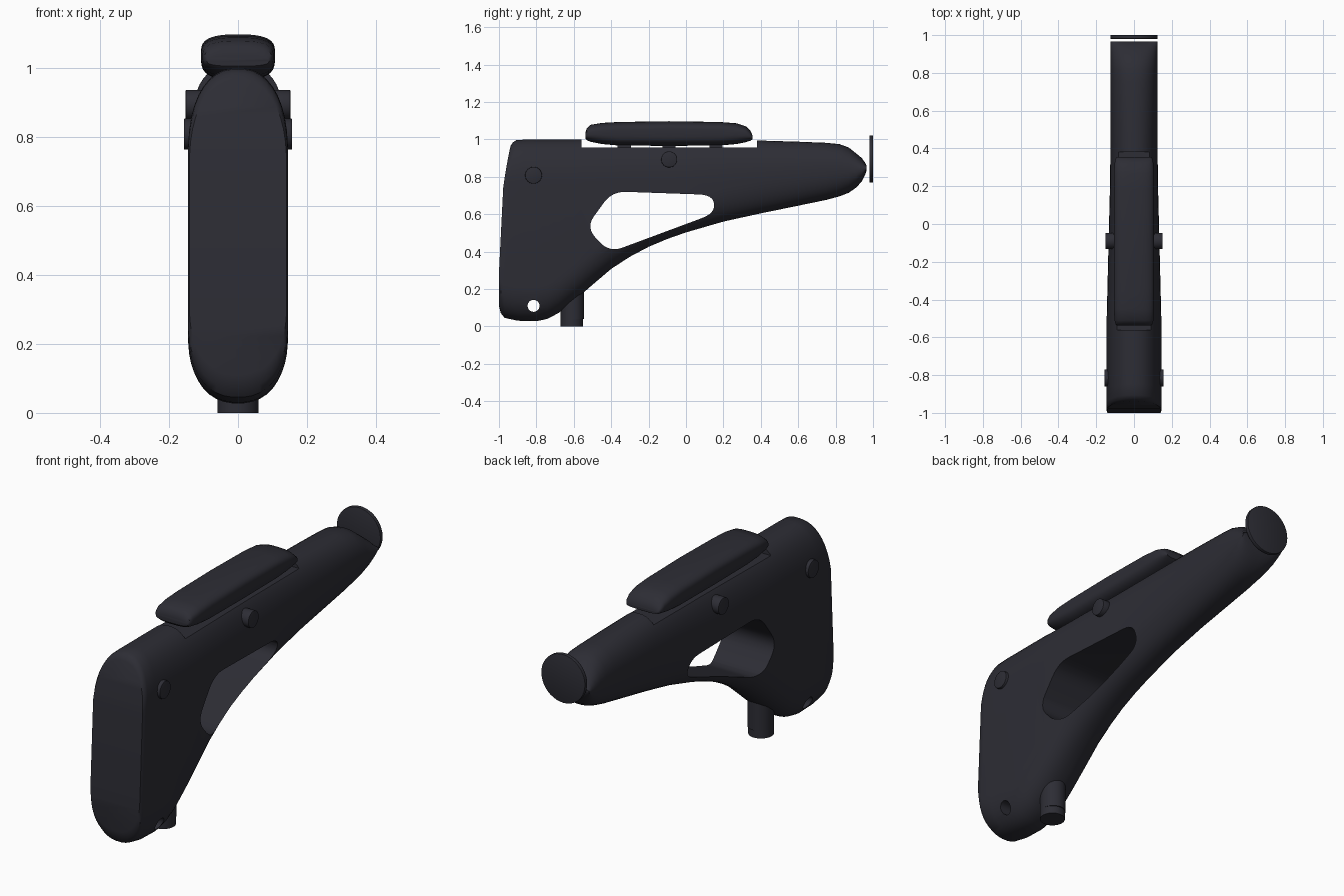
import bpy, bmesh, math
from mathutils import Matrix, Vector

old = bpy.data.objects.get("Cube")
if old:
    bpy.data.objects.remove(old, do_unlink=True)

COLOUR = (0.026, 0.026, 0.035, 1)
black = bpy.data.materials.new("matte black polymer")
black.use_nodes = True
black.diffuse_color = COLOUR
bsdf = next(n for n in black.node_tree.nodes if n.type == 'BSDF_PRINCIPLED')
bsdf.inputs["Base Color"].default_value = COLOUR
bsdf.inputs["Roughness"].default_value = 0.6


def make(name, bm):
    bmesh.ops.recalc_face_normals(bm, faces=bm.faces)
    if bm.calc_volume(signed=True) < 0:
        bmesh.ops.reverse_faces(bm, faces=bm.faces)
    me = bpy.data.meshes.new(name)
    bm.to_mesh(me)
    bm.free()
    me.materials.append(black)
    ob = bpy.data.objects.new(name, me)
    bpy.context.collection.objects.link(ob)
    return ob


def activate(ob):
    bpy.ops.object.select_all(action='DESELECT')
    ob.select_set(True)
    bpy.context.view_layer.objects.active = ob


def smooth(ob, angle=35):
    activate(ob)
    bpy.ops.object.shade_smooth_by_angle(angle=math.radians(angle))


def cylinder(name, centre, radius, depth, axis, bevel=0.0):
    bm = bmesh.new()
    rot = Vector((0, 0, 1)).rotation_difference(Vector(axis)).to_matrix().to_4x4()
    bmesh.ops.create_cone(bm, cap_ends=True, segments=40, radius1=radius, radius2=radius,
                          depth=depth, matrix=Matrix.Translation(centre) @ rot)
    if bevel:
        rims = [e for e in bm.edges if any(len(f.verts) > 4 for f in e.link_faces)]
        bmesh.ops.bevel(bm, geom=rims, offset=bevel, segments=2, affect='EDGES', profile=0.5)
    return make(name, bm)


def box(name, lo, hi):
    lo, hi = Vector(lo), Vector(hi)
    bm = bmesh.new()
    bmesh.ops.create_cube(bm, size=1, matrix=Matrix.Translation((lo + hi) / 2)
                          @ Matrix.Diagonal((*(hi - lo), 1)))
    return make(name, bm)


def loft(name, rings):
    """Skin the rings; each end is capped with level strips across the width."""
    bm = bmesh.new()
    loops = [[bm.verts.new(p) for p in ring] for ring in rings]
    n = len(loops[0])
    for a, b in zip(loops, loops[1:]):
        for i in range(n):
            j = (i + 1) % n
            bm.faces.new((a[i], a[j], b[j], b[i]))
    for end in (loops[0], loops[-1]):
        for k in range(-n // 4, n // 4 - 1):
            far = n // 2 - 1 - k
            bm.faces.new((end[k % n], end[(k + 1) % n], end[(far - 1) % n], end[far % n]))
    bmesh.ops.triangulate(bm, faces=bm.faces)
    return make(name, bm)


def clamp(v):
    return max(0.0, min(1.0, v))


def section(y, top, bot, half, rise, drop, power, n=40):
    """Slab with straight sides and superelliptic crown and belly."""
    rise, drop = min(rise, (top - bot) * 0.5), min(drop, (top - bot) * 0.5)
    ring = []
    for i in range(n):
        t = 2 * math.pi * (i + 0.5) / n
        c, s = math.cos(t), math.sin(t)
        x = half * math.copysign(abs(c) ** (2 / power), c)
        u = abs(s) ** (2 / power)
        z = top - rise + rise * u if s > 0 else bot + drop - drop * u
        ring.append((x, y, z))
    return ring


def prism(name, corners, cut, width, steps=6):
    """Rounded polygon in the side plane, extruded across the width."""
    pts = [Vector(c) for c in corners]
    outline = []
    for i, c in enumerate(pts):
        before, after = pts[i - 1] - c, pts[(i + 1) % len(pts)] - c
        a = c + before * min(cut / before.length, 0.48)
        b = c + after * min(cut / after.length, 0.48)
        for k in range(steps + 1):
            t = k / steps
            outline.append(a * (1 - t) ** 2 + c * 2 * t * (1 - t) + b * t * t)
    bm = bmesh.new()
    sides = [[bm.verts.new((x, p.x, p.y)) for p in outline] for x in (-width, width)]
    for side in sides:
        bm.faces.new(side)
    for i in range(len(outline)):
        j = (i + 1) % len(outline)
        bm.faces.new((sides[0][i], sides[0][j], sides[1][j], sides[1][i]))
    return make(name, bm)


def carve(ob, cutter):
    """Subtract the cutter, trying the next solver if the body does not survive."""
    cutter.hide_render = True
    activate(ob)
    for solver in ('EXACT', 'MANIFOLD', 'FLOAT'):
        backup = ob.data.copy()
        mod = ob.modifiers.new("cut", 'BOOLEAN')
        mod.operation, mod.solver, mod.object = 'DIFFERENCE', solver, cutter
        bpy.ops.object.modifier_apply(modifier=mod.name)
        ys = [v.co.y for v in ob.data.vertices]
        if ys and max(ys) - min(ys) > 1.9:
            break
        ob.data = backup
    bpy.data.objects.remove(cutter, do_unlink=True)


# Stock body: stations of (y, top, bottom)
stations = [(-1, .965, .11), (-.99, .985, .07), (-.97, .997, .045), (-.9, 1, .03),
            (-.8, 1, .027), (-.74, 1, .04), (-.68, 1, .072), (-.6, 1, .135),
            (-.5, 1, .222), (-.4, 1, .307), (-.3, 1, .372), (-.2, 1, .425),
            (-.1, 1, .467), (0, 1, .502), (.2, .998, .56), (.4, .994, .604),
            (.6, .988, .645), (.75, .982, .676), (.82, .975, .695), (.87, .957, .714),
            (.91, .925, .742), (.94, .9, .775), (.958, .875, .81), (.966, .86, .835)]
rings = []
for y, top, bot in stations:
    half = .145 - .02 * clamp((y + .5) / .8) - (.004 if y < -.995 else 0)
    # the butt plate leans forward towards its top
    rings.append([(x, yy + .07 * clamp((z - .4) / .6) ** 2 * clamp((-.6 - yy) / .4), z)
                  for x, yy, z in section(y, top, bot, half, .25, .2, 2.3)])
body = loft("stock_body", rings)

# Openings: thumb window, sling hole, cheek rest notch
carve(body, prism("window_cutter", [(-.395, .722), (.145, .703), (.155, .605), (-.41, .395),
                                    (-.535, .53)], .075, .3))
carve(body, cylinder("hole_cutter", (0, -.815, .11), .032, 1, (1, 0, 0)))
carve(body, box("notch_cutter", (-.3, -.56, .957), (.3, .38, 1.2)))
smooth(body)

# Cheek rest pad: stations of (y, top, bottom, half width)
pad = [(-.538, 1.035, 1.005, .09), (-.53, 1.06, .995, .098), (-.51, 1.078, .987, .103),
       (-.45, 1.088, .975, .107), (-.36, 1.093, .967, .107), (-.09, 1.097, .965, .107),
       (.18, 1.093, .967, .107), (.27, 1.086, .975, .107), (.32, 1.07, .985, .103),
       (.345, 1.045, .993, .098), (.356, 1.02, 1.0, .09)]
cheek = loft("cheek_rest", [section(y, t, b, h, .05, .06, 2.8) for y, t, b, h in pad])
smooth(cheek)

# Posts carrying the cheek rest
for label, y in (("rear", -.33), ("middle", -.09), ("front", .16)):
    box(label + "_cheek_post", (-.05, y - .035, .93), (.05, y + .035, 1.0))

# Adjustment knobs on both sides
for label, y, z, r, reach in (("rear", -.815, .808, .045, .157), ("cheek", -.09, .893, .043, .152)):
    for side, sign in (("left", 1), ("right", -1)):
        smooth(cylinder(f"{label}_knob_{side}", (sign * (reach - .035), y, z), r, .07,
                        (1, 0, 0), .003))

# Lower post with its collar
smooth(cylinder("lower_post", (0, -.61, .1), .06, .2, (0, 0, 1)))
smooth(cylinder("lower_post_collar", (0, -.605, .112), .06, .145, (0, 0, 1)))

# Round end plate ahead of the nose
smooth(cylinder("end_plate", (0, .99, .895), .125, .02, (0, 1, 0), .003))
